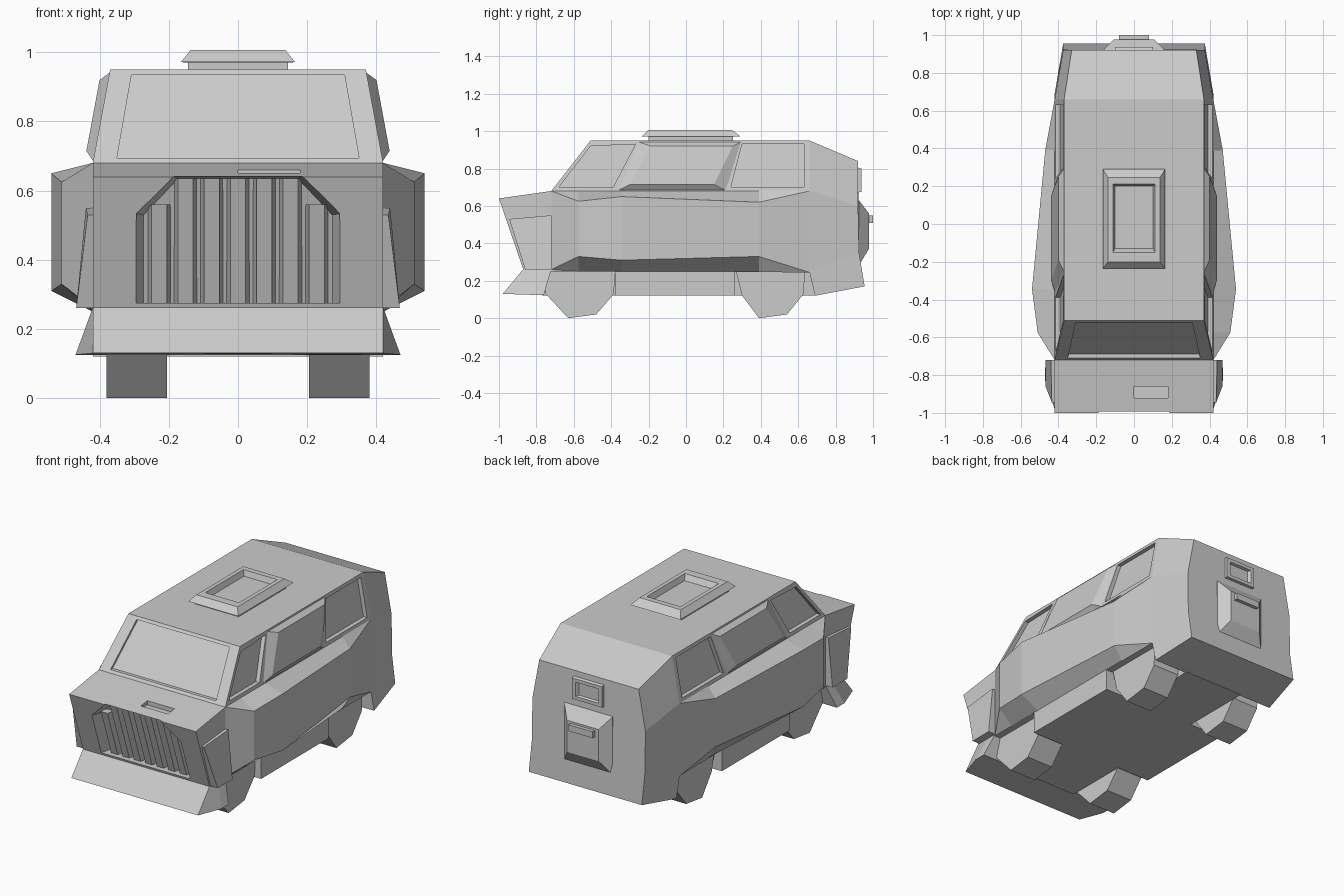
import bpy, bmesh


def loft(name, rings):
    """Closed skin through rings of equal point count, collapsing repeated points."""
    bm = bmesh.new()
    vs = [[bm.verts.new(p) for p in r] for r in rings]
    n = len(rings[0])
    for a, b in zip(vs, vs[1:]):
        for i in range(n):
            j = (i + 1) % n
            bm.faces.new((a[i], a[j], b[j], b[i]))
    bm.faces.new(vs[0][::-1])
    bm.faces.new(vs[-1])
    bmesh.ops.remove_doubles(bm, verts=bm.verts, dist=1e-4)
    bmesh.ops.recalc_face_normals(bm, faces=bm.faces)
    me = bpy.data.meshes.new(name)
    bm.to_mesh(me)
    bm.free()
    ob = bpy.data.objects.new(name, me)
    bpy.context.collection.objects.link(ob)
    return ob


def both_sides(name, rings):
    """Build a part on the right and its mirror on the left."""
    return [loft(f"{name}_{tag}", [[(s * x, y, z) for x, y, z in r] for r in rings])
            for s, tag in ((1, "right"), (-1, "left"))]


def sym(half):
    """Complete a half cross-section across x = 0."""
    return half + [(-x, y, z) for x, y, z in reversed(half)]


def box(name, x0, x1, y0, y1, z0, z1):
    return loft(name, [[(x0, y0, z), (x1, y0, z), (x1, y1, z), (x0, y1, z)] for z in (z0, z1)])


def cut(target, cutter):
    m = target.modifiers.new("cut", 'BOOLEAN')
    m.operation, m.solver, m.object = 'DIFFERENCE', 'EXACT', cutter
    bpy.context.view_layer.objects.active = target
    bpy.ops.object.modifier_apply(modifier=m.name)
    bpy.data.objects.remove(cutter)


# Sloping planes of the cabin side, windscreen and nose
def side_x(z): return 0.42 - (z - 0.68) * 0.05 / 0.27
def screen_y(z): return -0.72 + (z - 0.68) * 0.21 / 0.27
def nose_y(z): return -0.87 - (z - 0.26) * 0.13 / 0.38
def on_side(pts, d): return [(side_x(z) + d, y, z) for y, z in pts]


# Main body: hood, windscreen and cabin
waist = (0.42, -0.72, 0.68)
low = (0.42, -0.72, 0.25)
body = loft("body", [
    sym([(0.42, -1, 0.64), (0.42, -1, 0.64), (0.42, -0.87, 0.26)]),
    sym([waist, waist, low]),
    sym([(0.37, -0.51, 0.95), waist, low]),
    sym([(0.37, 0.66, 0.95), (0.42, 0.66, 0.68), (0.42, 0.66, 0.245)])])

# Tapered tail
loft("tail", [
    sym([(0.37, 0.66, 0.95), (0.42, 0.66, 0.68), (0.42, 0.66, 0.245), (0.42, 0.69, 0.12)]),
    sym([(0.33, 0.92, 0.84), (0.375, 0.92, 0.6), (0.375, 0.925, 0.35), (0.375, 0.955, 0.17)])])

# Recessed side windows
for pts in ([(-0.68, 0.70), (-0.39, 0.70), (-0.27, 0.93), (-0.51, 0.92)],
            [(0.24, 0.70), (0.63, 0.70), (0.63, 0.93), (0.30, 0.93)]):
    for c in both_sides("window_cutter", [on_side(pts, -0.025), on_side(pts, 0.1)]):
        cut(body, c)

# Recessed windscreen
screen = [(-0.35, 0.695), (0.35, 0.695), (0.308, 0.935), (-0.308, 0.935)]
cut(body, loft("screen_cutter", [[(x, screen_y(z) + d, z) for x, z in screen]
                                 for d in (0.02, -0.1)]))

# Grille opening narrowing inwards, and hood vent
mouth = [(0.30, 0.275), (0.30, 0.54), (0.19, 0.65), (-0.19, 0.65), (-0.30, 0.54), (-0.30, 0.275)]
cut(body, loft("grille_cutter", [
    [(x * k, nose_y(z) + d, 0.275 + (z - 0.275) * k2) for x, z in mouth]
    for k, k2, d in ((1.01, 0.985, -0.03), (0.91, 0.96, 0.08))]))
cut(body, box("vent_cutter", 0, 0.18, -0.92, -0.86, 0.635, 0.75))

# Grille ribs
for i in range(-3, 4):
    x = i * 0.076
    top = 0.635 - max(0, abs(x) - 0.16) * 1.1
    loft("grille_rib", [[(x - 0.034, nose_y(z) + 0.085, z), (x - 0.022, nose_y(z) + 0.03, z),
                         (x + 0.022, nose_y(z) + 0.03, z), (x + 0.034, nose_y(z) + 0.085, z)]
                        for z in (0.27, top)])

# Faceted side armour
rings = []
for y, x, top, bottom in ((-0.72, 0.42, 0.68, 0.26), (-0.575, 0.51, 0.625, 0.33),
                          (-0.345, 0.54, 0.65, 0.31), (0.39, 0.47, 0.62, 0.33),
                          (0.66, 0.42, 0.68, 0.245)):
    rings.append([(0.42, y, 0.68), (x, y, top), (x, y, bottom), (0.42, y, 0.25)])
both_sides("side_armour", rings)

# Raised panel between the side windows
both_sides("door_panel", [
    on_side([(-0.37, 0.68), (0.22, 0.68), (0.30, 0.945), (-0.26, 0.945)], -0.005),
    on_side([(-0.30, 0.715), (0.15, 0.715), (0.25, 0.92), (-0.19, 0.92)], 0.025)])

# Front side plates
both_sides("front_side_plate", [
    [(0.41, -0.72, 0.55), (0.41, -0.945, 0.53), (0.41, -0.86, 0.26), (0.41, -0.72, 0.26)],
    [(0.44, -0.72, 0.55), (0.435, -0.945, 0.53), (0.468, -0.86, 0.26), (0.468, -0.72, 0.26)]])

# Flared front bumper
loft("bumper", [
    sym([(0.42, -0.87, 0.262), (0.42, -0.78, 0.262), (0.42, -0.72, 0.262)]),
    sym([(0.42, -0.98, 0.13), (0.47, -0.83, 0.125), (0.47, -0.76, 0.125)])])

# Underbody: keel and skirt between the wheels
box("keel", -0.2, 0.2, -0.77, 0.70, 0.12, 0.26)
box("skirt", -0.42, 0.42, -0.38, 0.26, 0.12, 0.25)

# Faceted wheels
for name, pts in (("front_wheel", [(-0.76, 0.26), (-0.75, 0.13), (-0.63, 0.0), (-0.48, 0.02),
                                   (-0.385, 0.13), (-0.38, 0.26)]),
                  ("rear_wheel", [(0.265, 0.26), (0.30, 0.12), (0.39, 0.0), (0.54, 0.02),
                                  (0.63, 0.13), (0.635, 0.26)])):
    both_sides(name, [[(x, y, z) for y, z in pts] for x in (0.205, 0.38)])

# Roof hatch with sunken lid
loft("roof_hatch", [
    [(-x, y0, z), (x, y0, z), (x, y1, z), (-x, y1, z)]
    for x, y0, y1, z in ((0.145, -0.2, 0.25, 0.94), (0.145, -0.2, 0.25, 0.97),
                         (0.165, -0.235, 0.29, 0.972), (0.137, -0.2, 0.245, 1.007),
                         (0.112, -0.15, 0.212, 1.007), (0.10, -0.13, 0.20, 0.975))])


def rear_part(name, sections):
    """Rectangular sections (half width, z0, z1, y) stacked rearwards."""
    loft(name, [[(-x, y, z0), (x, y, z0), (x, y, z1), (-x, y, z1)] for x, z0, z1, y in sections])


# Rear door, its handle and the small rear window
rear_part("rear_door", [(0.16, 0.28, 0.635, 0.91), (0.16, 0.285, 0.63, 0.925),
                        (0.105, 0.37, 0.56, 0.978)])
rear_part("rear_door_handle", [(0.08, 0.51, 0.548, 0.96), (0.08, 0.51, 0.548, 1.0)])
rear_part("rear_window", [(0.10, 0.67, 0.81, 0.90), (0.10, 0.675, 0.80, 0.938),
                          (0.075, 0.695, 0.78, 0.938), (0.065, 0.70, 0.775, 0.922)])
